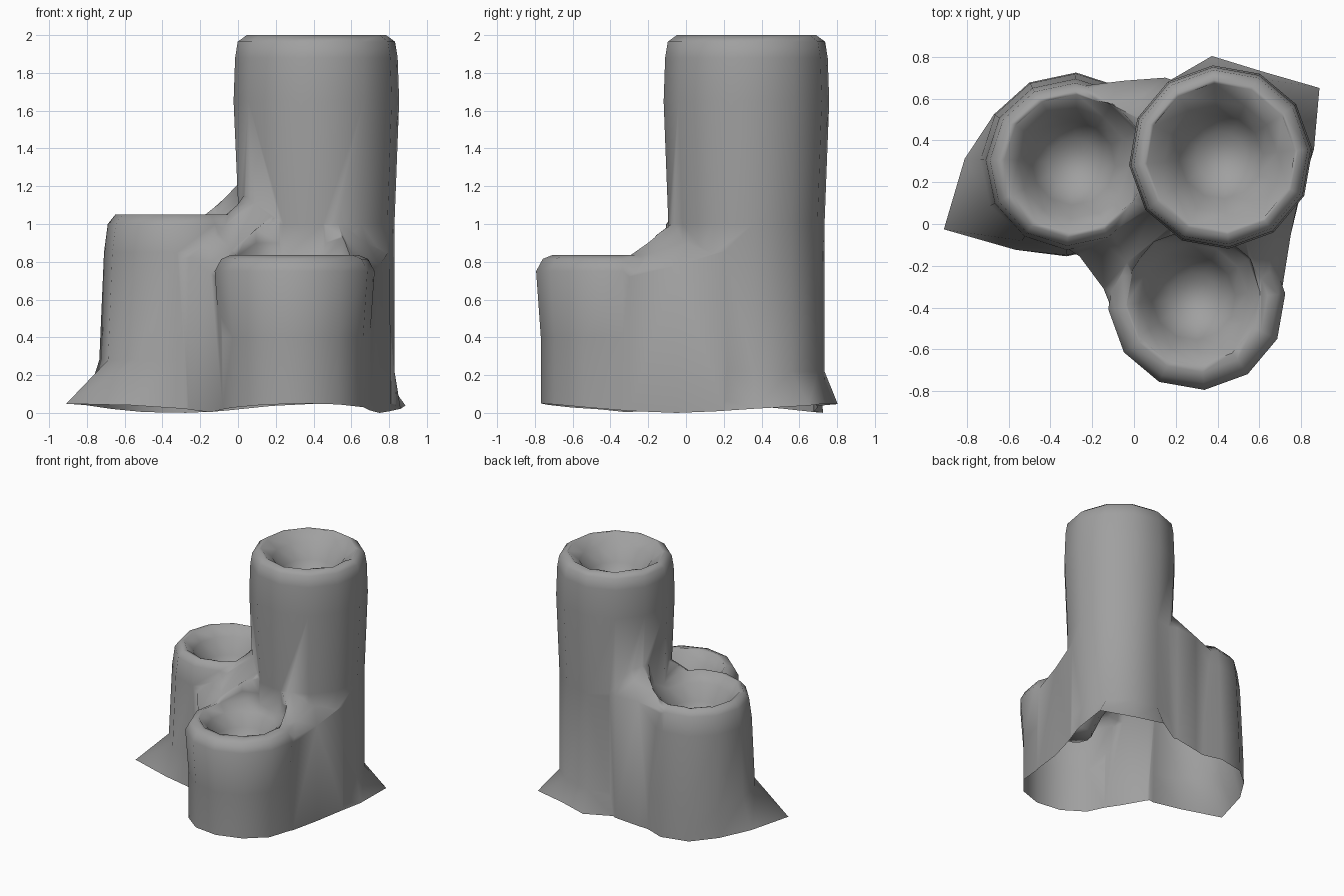
import bpy, bmesh
from math import cos, sin, pi, radians, atan2

if "Cube" in bpy.data.objects:
    bpy.data.objects.remove(bpy.data.objects["Cube"])

grey = bpy.data.materials.new("stone grey")
grey.use_nodes = True
grey.diffuse_color = (0.35, 0.35, 0.35, 1)
grey.node_tree.nodes["Principled BSDF"].inputs["Base Color"].default_value = (0.35, 0.35, 0.35, 1)

SIDES = 12
BELOW = -0.1          # solids run below the ground and are trimmed later
TALL, MIDDLE, SHORT = (0.415, 0.32), (-.3, .285), (.3, -.37)


def loft(name, rings):
    """Closed solid through rings of equal point count."""
    bm = bmesh.new()
    rings = [[bm.verts.new(p) for p in ring] for ring in rings]
    n = len(rings[0])
    for low, high in zip(rings, rings[1:]):
        for i in range(n):
            j = (i + 1) % n
            bm.faces.new((low[i], low[j], high[j], high[i]))
    caps = [bm.faces.new(rings[0][::-1]), bm.faces.new(rings[-1])]
    bmesh.ops.triangulate(bm, faces=caps)
    bmesh.ops.recalc_face_normals(bm, faces=bm.faces[:])
    mesh = bpy.data.meshes.new(name)
    bm.to_mesh(mesh)
    bm.free()
    mesh.materials.append(grey)
    ob = bpy.data.objects.new(name, mesh)
    bpy.context.scene.collection.objects.link(ob)
    return ob


def stack(name, centre, profile, flares=(), turn=0):
    """Round solid from (radius, z) pairs, its foot flared towards some directions."""
    rings = []
    for r, z in profile:
        ring = []
        for i in range(SIDES):
            a = 2 * pi * i / SIDES + radians(turn)
            radius = r
            if z < 0.02:
                radius += sum(amp * max(0, cos(a - radians(d))) ** p for d, amp, p in flares)
            ring.append((centre[0] + radius * cos(a), centre[1] + radius * sin(a), z))
        rings.append(ring)
    return loft(name, rings)


def combine(base, part, operation):
    bpy.context.view_layer.objects.active = base
    mod = base.modifiers.new("join", "BOOLEAN")
    mod.operation = operation
    mod.solver = "EXACT"
    mod.object = part
    bpy.ops.object.modifier_apply(modifier=mod.name)
    bpy.data.objects.remove(part)


# Core filling the gaps between the stacks, shoulders climbing to the tall one
outline = [(-.38, -.08, .82), (-.26, -.155, .82), (-.145, -.31, .74), (-.09, -.45, .7),
           (.2, -.5, .69), (.64, -.5, .69), (.71, -.3, .72), (.75, -.05, .78),
           (.81, .2, .85), (.6, .55, 1), (.15, .7, 1.03), (-.05, .685, 1.03),
           (-.25, .66, .97), (-.4, .4, .95)]


def core_ring(pull, z=None, rise=0):
    return [(x + (TALL[0] - x) * pull, y + (TALL[1] - y) * pull,
             h + rise if z is None else z) for x, y, h in outline]


body = loft("vent_cluster", [core_ring(0, BELOW), core_ring(0), core_ring(.2, None, .12),
                             core_ring(.55, None, .33)])

# Middle and short stacks
combine(body, stack("middle_vent", MIDDLE,
                    [(.44, BELOW), (.44, 0), (.435, .28), (.41, .85), (.39, 1.0), (.35, 1.05)],
                    [(205, .25, 10)], -3), "UNION")
combine(body, stack("short_vent", SHORT,
                    [(.4, BELOW), (.4, 0), (.4, .4), (.425, .75), (.39, .815), (.34, .835)],
                    turn=5), "UNION")

# Their craters, cut before the tall stack is added
combine(body, stack("middle_crater", (-.29, .29),
                    [(.12, .7), (.2, .86), (.265, .98), (.33, 1.045), (.35, 1.15), (.35, 1.5)],
                    turn=-3), "DIFFERENCE")
combine(body, stack("short_crater", (.285, -.355),
                    [(.12, .49), (.2, .67), (.26, .77), (.32, .83), (.33, .9), (.33, 1.3)],
                    turn=5), "DIFFERENCE")

# Tall stack and its crater
combine(body, stack("tall_vent", TALL,
                    [(.42, BELOW), (.42, 0), (.415, .22), (.415, 1.0), (.44, 1.65),
                     (.432, 1.88), (.418, 1.965), (.37, 2.0)],
                    [(35, .16, 12), (100, .07, 12)], 5), "UNION")
combine(body, stack("tall_crater", TALL,
                    [(.12, 1.68), (.2, 1.82), (.27, 1.93), (.355, 1.99), (.36, 2.1)],
                    turn=5), "DIFFERENCE")

# Open the underside and give the foot an uneven edge
bm = bmesh.new()
bm.from_mesh(body.data)
bmesh.ops.bisect_plane(bm, geom=bm.verts[:] + bm.edges[:] + bm.faces[:], dist=1e-4,
                       plane_co=(0, 0, .005), plane_no=(0, 0, 1), clear_inner=True)
bmesh.ops.remove_doubles(bm, verts=bm.verts[:], dist=.015)
for v in bm.verts:
    if v.co.z < .02:
        v.co.z = .025 + .025 * cos(3 * (atan2(v.co.y, v.co.x) + radians(65)))
bm.to_mesh(body.data)
bm.free()

bpy.ops.object.select_all(action="DESELECT")
body.select_set(True)
bpy.ops.object.shade_smooth_by_angle(angle=radians(80))
